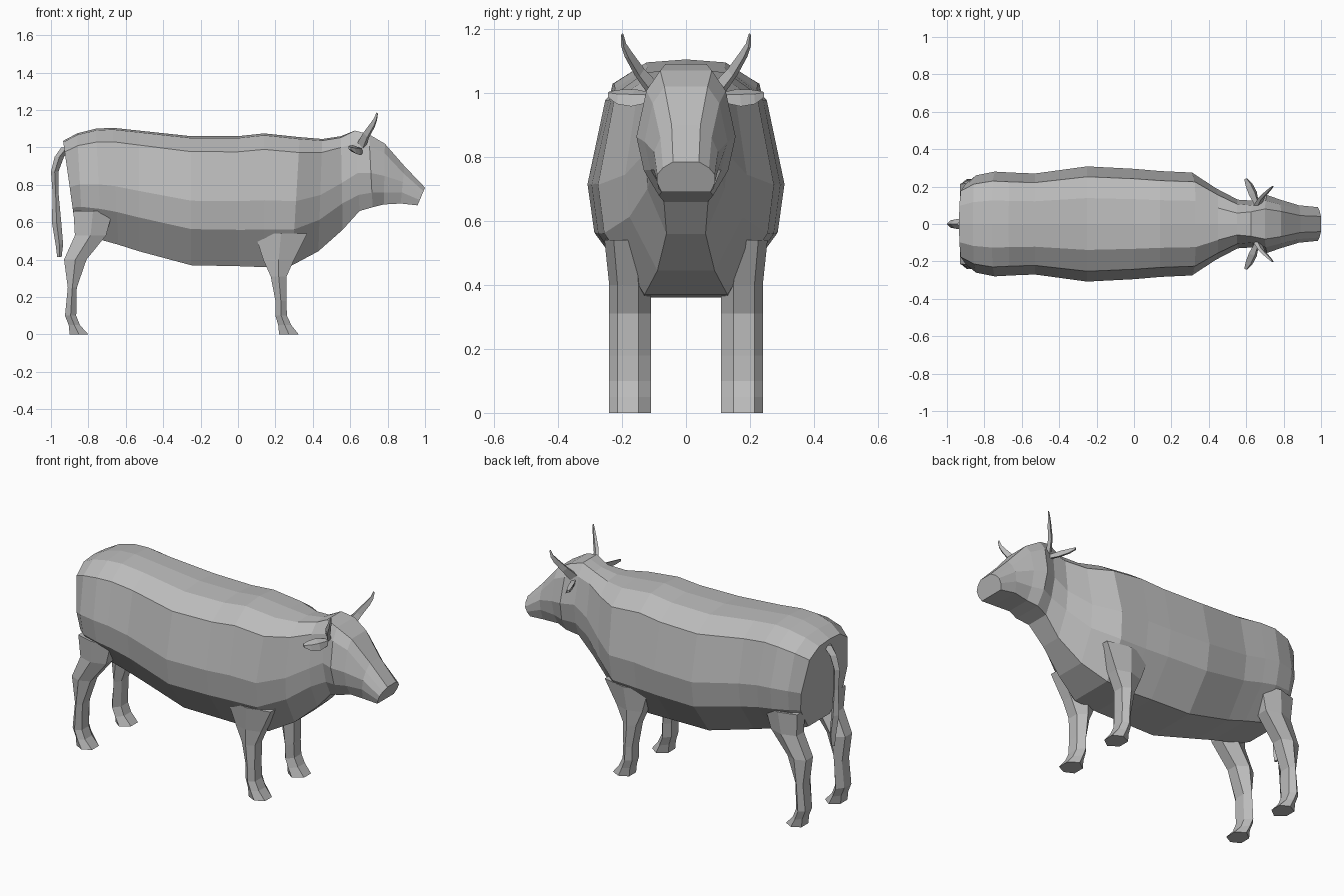
import bpy, bmesh
from mathutils import Vector

mat = bpy.data.materials.new("plain grey")
mat.diffuse_color = (0.5, 0.5, 0.5, 1)


def loft(name, rings):
    """Skin a list of equal-length point rings and cap both ends, flat shaded."""
    bm = bmesh.new()
    vs = [[bm.verts.new(p) for p in r] for r in rings]
    n = len(vs[0])
    for a, b in zip(vs, vs[1:]):
        for i in range(n):
            j = (i + 1) % n
            bm.faces.new((a[i], a[j], b[j], b[i]))
    bm.faces.new(vs[0])
    bm.faces.new(vs[-1])
    bmesh.ops.recalc_face_normals(bm, faces=bm.faces)
    me = bpy.data.meshes.new(name)
    bm.to_mesh(me)
    bm.free()
    me.materials.append(mat)
    ob = bpy.data.objects.new(name, me)
    bpy.context.collection.objects.link(ob)
    return ob


def mirror(ob):
    m = ob.modifiers.new("mirror", 'MIRROR')
    m.use_axis = (False, True, False)
    m.use_mirror_merge = False


def section(template, x_top, x_bot, top, bot, w):
    """Symmetric cross-section: template holds (width, height) fractions."""
    half = [Vector((x_bot + (x_top - x_bot) * h, w * y, bot + (top - bot) * h))
            for y, h in template]
    return half + [Vector((p.x, -p.y, p.z)) for p in half[-2:0:-1]]


# body, neck and head as one skin
TRUNK = [(0, 1), (.45, .985), (.82, .88), (1, .5), (.93, .28), (.47, 0), (0, 0)]
HEAD = [(0, 1), (.52, 1), (.8, .84), (1, .47), (.85, .2), (.55, 0), (0, 0)]
MUZZLE = [(0, 1), (.45, 1), (.8, .8), (1, .58), (1, .3), (.85, 0), (0, 0)]
trunk = [  # x top, x bottom, top z, bottom z, half width
    (-.935, -.865, 1.035, .54, .215),
    (-.86, -.83, 1.075, .53, .26),
    (-.76, -.73, 1.10, .505, .28),
    (-.67, -.64, 1.105, .48, .275),
    (-.53, -.53, 1.09, .445, .27),
    (-.25, -.25, 1.06, .37, .308),
    (0, 0, 1.06, .365, .295),
    (.14, .14, 1.075, .36, .283),
    (.33, .29, 1.055, .37, .275),
    (.45, .43, 1.045, .445, .19),
    (.55, .56, 1.06, .56, .13),
]
rings = [section(TRUNK, *r) for r in trunk]
rings += [section(HEAD, *r) for r in [(.625, .65, 1.09, .66, .125),
                                      (.70, .72, 1.07, .68, .155),
                                      (.785, .78, 1.02, .695, .13)]]
rings += [section(MUZZLE, *r) for r in [(.89, .87, .90, .70, .10),
                                        (1.0, .96, .785, .69, .09)]]
loft("body", rings)

# legs: six-sided sections, rows of z, x back, x front, y inner, y outer
LEG = [(1, .3), (1, .8), (.5, 1), (0, .8), (0, .3), (.5, 0)]


def leg(name, rows):
    mirror(loft(name, [[(a + (b - a) * u, c + (d - c) * v, z) for u, v in LEG]
                       for z, a, b, c, d in rows]))


leg("front_leg", [(.54, .09, .37, .11, .255), (.40, .135, .30, .11, .24),
                  (.31, .175, .26, .11, .24), (.18, .20, .258, .11, .24),
                  (.10, .20, .262, .11, .24), (.05, .215, .285, .11, .24),
                  (0, .22, .325, .11, .24)])
leg("hind_leg", [(.66, -.88, -.67, .11, .255), (.53, -.872, -.705, .11, .245),
                 (.40, -.93, -.81, .11, .24), (.25, -.91, -.862, .11, .24),
                 (.10, -.925, -.865, .11, .24), (.05, -.905, -.845, .11, .24),
                 (0, -.90, -.80, .11, .24)])


def tube(name, path, side, other):
    """Four-sided tube; path rows are x, y, z, side radius, other radius."""
    s, o = Vector(side), Vector(other)
    return loft(name, [[Vector(p[:3]) + d for d in
                        (s * p[3], o * p[4], -s * p[3], -o * p[4])] for p in path])


# tail hanging clear of the rump
tube("tail", [(-.915, 0, 1.0, .03, .03), (-.955, 0, .95, .025, .025),
              (-.98, 0, .87, .02, .02), (-.975, 0, .75, .016, .016),
              (-.97, 0, .60, .02, .025), (-.955, 0, .48, .02, .02),
              (-.955, 0, .415, .01, .012)], (0, 1, 0), (1, 0, 0))

# horns curving out, forward and up
mirror(tube("horn", [(.66, .10, 1.01, .026, .026), (.685, .145, 1.065, .02, .02),
                     (.72, .18, 1.12, .015, .015), (.735, .195, 1.15, .01, .01),
                     (.744, .2, 1.183, .005, .005)],
            (.8, 0, -.6), (.3, .75, -.5)))

# leaf-shaped ears swept back
mirror(tube("ear", [(.655, .11, .985, .02, .015), (.635, .165, .985, .036, .018),
                    (.615, .21, .988, .03, .015), (.597, .242, .996, .012, .008)],
            (.6, .2, -.75), (.6, .2, .6)))
